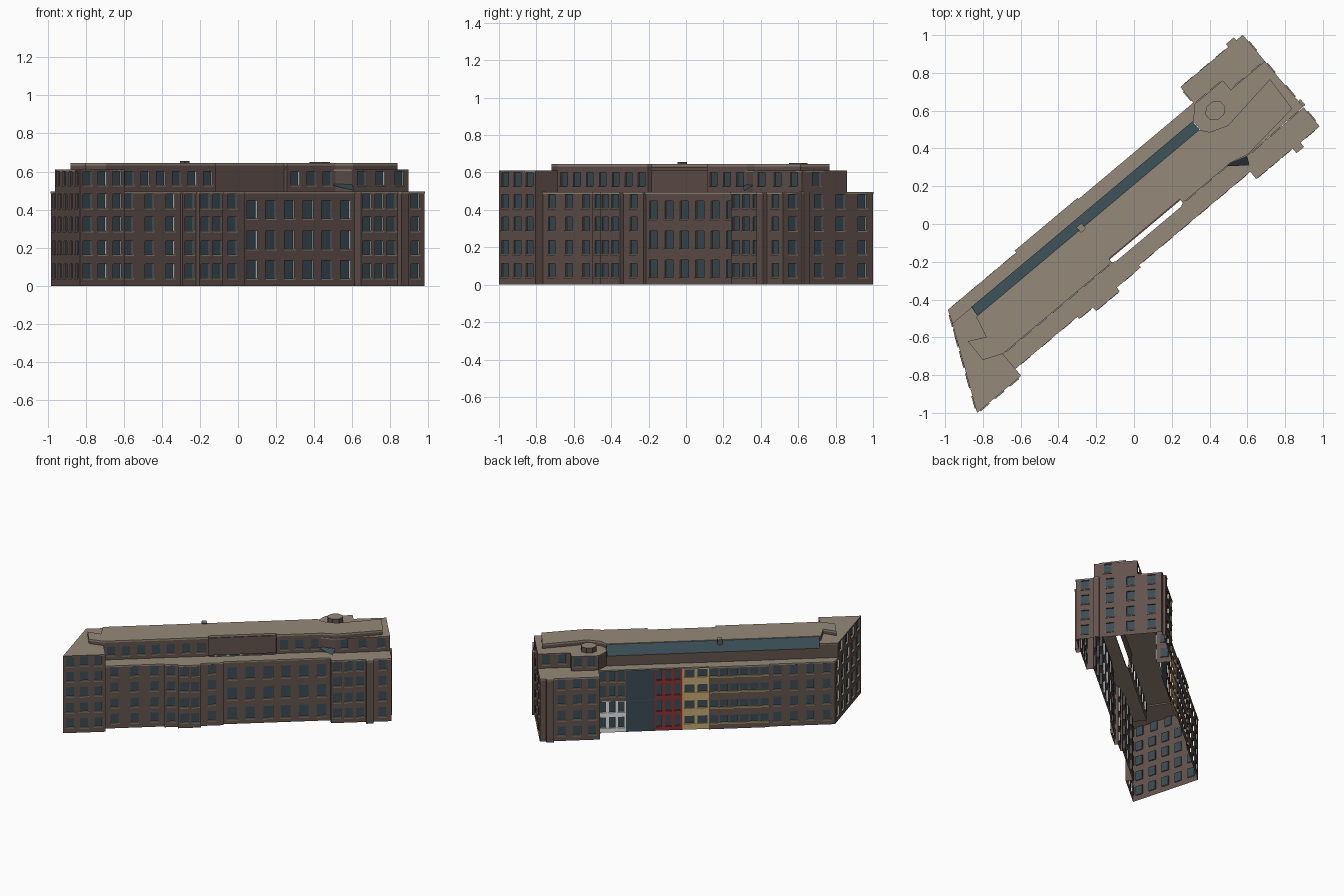
import bpy, bmesh, math
from mathutils import Vector

cube = bpy.data.objects.get("Cube")
if cube:
    bpy.data.objects.remove(cube)

# Palette
PALETTE = {
    "brown_brick": (0.125, 0.085, 0.074),
    "roof_stone": (0.30, 0.25, 0.19),
    "dark_glass": (0.042, 0.072, 0.09),
    "white_panel": (1.0, 1.0, 1.0),
    "red_panel": (0.26, 0.035, 0.03),
    "yellow_panel": (0.55, 0.40, 0.17),
    "orange_trim": (0.65, 0.24, 0.06),
}
MATS = []
for mat_name, rgb in PALETTE.items():
    m = bpy.data.materials.new(mat_name)
    m.use_nodes = True
    m.diffuse_color = (*rgb, 1)
    bsdf = m.node_tree.nodes["Principled BSDF"]
    bsdf.inputs["Base Color"].default_value = (*rgb, 1)
    bsdf.inputs["Roughness"].default_value = 0.9
    MATS.append(m)
BRICK, STONE, GLASS, WHITE, RED, YELLOW, ORANGE = range(len(MATS))

TURN = math.radians(40)   # the long axis of the block runs diagonally
LOW, MID, TOP = 0.49, 0.61, 0.645
FLOORS = (0.078, 0.2, 0.325, 0.445)


def finish(bm, name):
    mesh = bpy.data.meshes.new(name)
    bm.to_mesh(mesh)
    bm.free()
    for m in MATS:
        mesh.materials.append(m)
    ob = bpy.data.objects.new(name, mesh)
    ob.rotation_euler.z = TURN
    bpy.context.collection.objects.link(ob)
    return ob


def face(bm, pts, mat):
    f = bm.faces.new([bm.verts.new(p) for p in pts])
    f.material_index = mat


def facade(bm, a, b, z0, z1, cols=0, rows=(), w=0.057, h=0.072,
           wall=BRICK, sill=STONE, sill_w=None):
    """Wall from a to b with recessed windows and projecting sills."""
    a, b = Vector(a), Vector(b)
    length = (b - a).length
    d = (b - a) / length
    n = Vector((d.y, -d.x))

    def P(s, z, out=0.0):
        q = a + d * s + n * out
        return (q.x, q.y, z)

    centres = [(i + 0.5) * length / cols for i in range(cols)]
    w = min(w, length / max(cols, 1) * 0.9)
    xs = [0] + [c + k * w / 2 for c in centres for k in (-1, 1)] + [length]
    zs = [z0] + [r + k * h / 2 for r in rows for k in (-1, 1)] + [z1]
    dep = -0.009
    for i, (s, t) in enumerate(zip(xs, xs[1:])):
        for j, (lo, hi) in enumerate(zip(zs, zs[1:])):
            if not (i % 2 and j % 2):
                face(bm, [P(s, lo), P(t, lo), P(t, hi), P(s, hi)], wall)
                continue
            # Pane and its four reveals
            face(bm, [P(s, lo, dep), P(t, lo, dep), P(t, hi, dep), P(s, hi, dep)], GLASS)
            face(bm, [P(s, lo), P(t, lo), P(t, lo, dep), P(s, lo, dep)], sill)
            face(bm, [P(s, hi, dep), P(t, hi, dep), P(t, hi), P(s, hi)], wall)
            face(bm, [P(s, lo), P(s, lo, dep), P(s, hi, dep), P(s, hi)], wall)
            face(bm, [P(t, lo, dep), P(t, lo), P(t, hi), P(t, hi, dep)], WHITE)
            # Projecting sill
            e = ((sill_w or w + 0.008) - (t - s)) / 2
            s2, t2, o, u = s - e, t + e, 0.006, lo - 0.008
            face(bm, [P(s2, u, o), P(t2, u, o), P(t2, lo, o), P(s2, lo, o)], sill)
            face(bm, [P(s2, lo, o), P(t2, lo, o), P(t2, lo), P(s2, lo)], sill)
            face(bm, [P(s2, u), P(t2, u), P(t2, u, o), P(s2, u, o)], sill)


def slab(name, pts, z0, z1, top=STONE, side=STONE):
    """Flat plate over an outline."""
    bm = bmesh.new()
    face(bm, [(x, y, z1) for x, y in pts], top)
    face(bm, [(x, y, z0) for x, y in reversed(pts)], top)
    for (ax, ay), (bx, by) in zip(pts, pts[1:] + pts[:1]):
        face(bm, [(ax, ay, z0), (bx, by, z0), (bx, by, z1), (ax, ay, z1)], side)
    bmesh.ops.remove_doubles(bm, verts=bm.verts, dist=1e-5)
    bmesh.ops.recalc_face_normals(bm, faces=bm.faces)
    return finish(bm, name)


def box(name, u0, u1, v0, v1, z0, z1, top=STONE, side=STONE):
    return slab(name, [(u0, v0), (u1, v0), (u1, v1), (u0, v1)], z0, z1, top, side)


# Street-level walls: start corner, then (end u, end v, window columns)
START = (-1.279, -0.232)
FRONT = [(-.974, -.232, 3), (-.974, -.18, 0), (-.545, -.18, 3), (-.545, -.195, 0),
         (-.45, -.195, 1), (-.45, -.22, 0), (-.286, -.22, 2), (-.286, -.195, 0),
         (-.12, -.195, 1), (-.12, -.18, 0), (.649, -.18, 6), (.649, -.23, 0),
         (.9, -.23, 3), (.9, -.262, 0), (.952, -.262, 0), (.952, -.232, 0),
         (1.085, -.232, 1), (1.085, -.1, 1)]
REAR = [(1.1, -.1, 0), (1.1, -.06, 0), (1.085, -.06, 0), (1.085, .393, 3),
        (1.04, .393, 0), (1.04, .413, 0), (.985, .413, 0), (.985, .393, 0),
        (.654, .393, 3), (.654, .28, 1)]
bm = bmesh.new()
p = START
for u, v, cols in FRONT + REAR:
    if cols == 6:   # hall with three tall storeys
        facade(bm, p, (u, v), 0, LOW, cols, (.085, .24, .4), .068, .095)
    else:
        facade(bm, p, (u, v), 0, LOW, cols, FLOORS if cols else ())
    p = (u, v)
facade(bm, (-.575, .28), (-1.047, .28), 0, LOW, 4, FLOORS)
facade(bm, (-1.047, .28), START, 0, LOW, 5, FLOORS)
finish(bm, "brick_walls")

# Coloured bays along the back
back = .28
bm = bmesh.new()
facade(bm, (.654, back), (.457, back), 0, LOW / 2, 3, FLOORS[:2], .045, .085, WHITE, WHITE)
facade(bm, (.654, back), (.457, back), LOW / 2, LOW, 3, FLOORS[2:], .045, .085)
finish(bm, "stair_bay")
bm = bmesh.new()
for lo, hi in ((0, .243), (.247, LOW)):
    facade(bm, (.457, back), (.247, back), lo, hi, wall=GLASS)
facade(bm, (.457, back), (.247, back), .243, .247, wall=BRICK)
finish(bm, "glass_bay")
bm = bmesh.new()
facade(bm, (.247, back), (.055, back), 0, LOW, 3, FLOORS, .04, .09, RED, RED)
finish(bm, "red_bay")
bm = bmesh.new()
facade(bm, (.047, back), (-.14, back), 0, LOW, 2, FLOORS, .072, .06, YELLOW, YELLOW)
finish(bm, "yellow_bay")
box("orange_strip", .047, .055, back - .005, back + .004, 0, LOW, ORANGE, ORANGE)
bm = bmesh.new()
facade(bm, (-.14, .289), (-.575, .289), 0, LOW, 6, FLOORS, .06, .06,
       BRICK, YELLOW, .0725)
facade(bm, (-.575, .289), (-.575, back), 0, LOW)
facade(bm, (-.14, back), (-.14, .289), 0, LOW)
finish(bm, "ribbon_window_bay")

# Set-back top storey
LOFT = [(-.22, -.08, 7), (-.22, -.055, 0), (.27, -.055, 0), (.27, -.08, 0),
        (.6, -.08, 3), (.69, -.11, 0), (1.085, -.1, 3), (1.085, -.06, 0),
        (1.085, .06, 1), (1.085, .215, 0), (.849, .215, 2), (.849, .28, 0),
        (.654, .28, 2), (.59, .215, 0)]
bm = bmesh.new()
p = (-.974, -.08)
for u, v, cols in LOFT:
    facade(bm, p, (u, v), LOW, MID, cols, (.565,) if cols else ())
    p = (u, v)
facade(bm, (.59, .215), (-.94, .215), LOW, .575)
finish(bm, "top_storey_walls")

# Taller south-west end
WEST = [START, (-.974, -.232), (-.974, -.08), (-.94, .215), (-1.075, .215)]
bm = bmesh.new()
for a, b, cols in zip(WEST, WEST[1:] + WEST[:1], (3, 0, 0, 0, 4)):
    if b != WEST[3]:
        facade(bm, a, b, LOW, MID, cols, (.565,) if cols else ())
finish(bm, "west_end_walls")
slab("west_end_roof", WEST, MID - .01, MID)

# Lower terraces
front_edge = [(u, v - .004) for u, v, c in FRONT[1:]]
slab("front_terrace", front_edge + [(.69, -.11), (.6, -.08), (.27, -.08), (.25, -.09),
     (-.2, -.09), (-.22, -.08), (-.974, -.08)], LOW - .004, LOW + .006)
slab("rear_ledge", [(-1.075, .215), (.59, .215), (.654, .28), (.654, .29),
     (-.14, .29), (-.14, .298), (-.575, .298), (-.575, .285), (-1.047, .285)],
     LOW - .004, LOW + .006)
slab("north_terrace", [(.654, .28), (.849, .28), (.849, .215), (1.085, .215)]
     + [(u, v + .004) for u, v, c in REAR[3:9]], LOW - .004, LOW + .006)
box("end_pilaster_cap", 1.08, 1.1, -.1, -.06, LOW - .004, LOW + .006)

# East roof and raised main roof
slab("east_roof", [(.59, -.08), (.69, -.11), (1.085, -.1), (1.085, .215), (.849, .215),
     (.849, .28), (.654, .28), (.59, .215)], MID - .008, MID)
MAIN = [(-1.076, -.037), (-.974, -.08), (-.22, -.08), (-.22, -.055), (.27, -.055),
        (.27, -.08), (.6, -.08), (.7, -.105), (1.034, -.07), (1.045, .125),
        (.717, .08), (.62, .115), (.585, .16), (-.957, .16), (-.983, .045), (-1.073, .09)]
slab("main_roof_edge", MAIN, MID - .002, .632, STONE, BRICK)
slab("main_roof", MAIN, .632, TOP)
box("front_fascia", -.22, .27, -.061, -.055, MID, .63, BRICK, BRICK)

# Sloped rear glazing with closed ends
bm = bmesh.new()
e0, e1 = -.945, .587
face(bm, [(e1, .217, .575), (e0, .217, .575), (e0, .16, TOP - .005), (e1, .16, TOP - .005)], GLASS)
for e in (e0, e1):
    face(bm, [(e, .217, LOW), (e, .217, .575), (e, .16, TOP - .005), (e, .16, LOW)], BRICK)
finish(bm, "sloped_glazing")

# Corner skylight, roof house and chimney
bm = bmesh.new()
face(bm, [(.567, -.076, .53), (.667, -.155, .5), (.69, -.112, .53), (.653, -.09, .54)], GLASS)
finish(bm, "corner_skylight")
house = [(.715 + .058 * math.cos(k * math.pi / 4 + .39),
          .183 + .05 * math.sin(k * math.pi / 4 + .39)) for k in range(8)]
slab("roof_house", house, MID, .65, STONE, BRICK)
box("chimney", -.245, -.21, .145, .182, .6, .655, STONE, BRICK)
